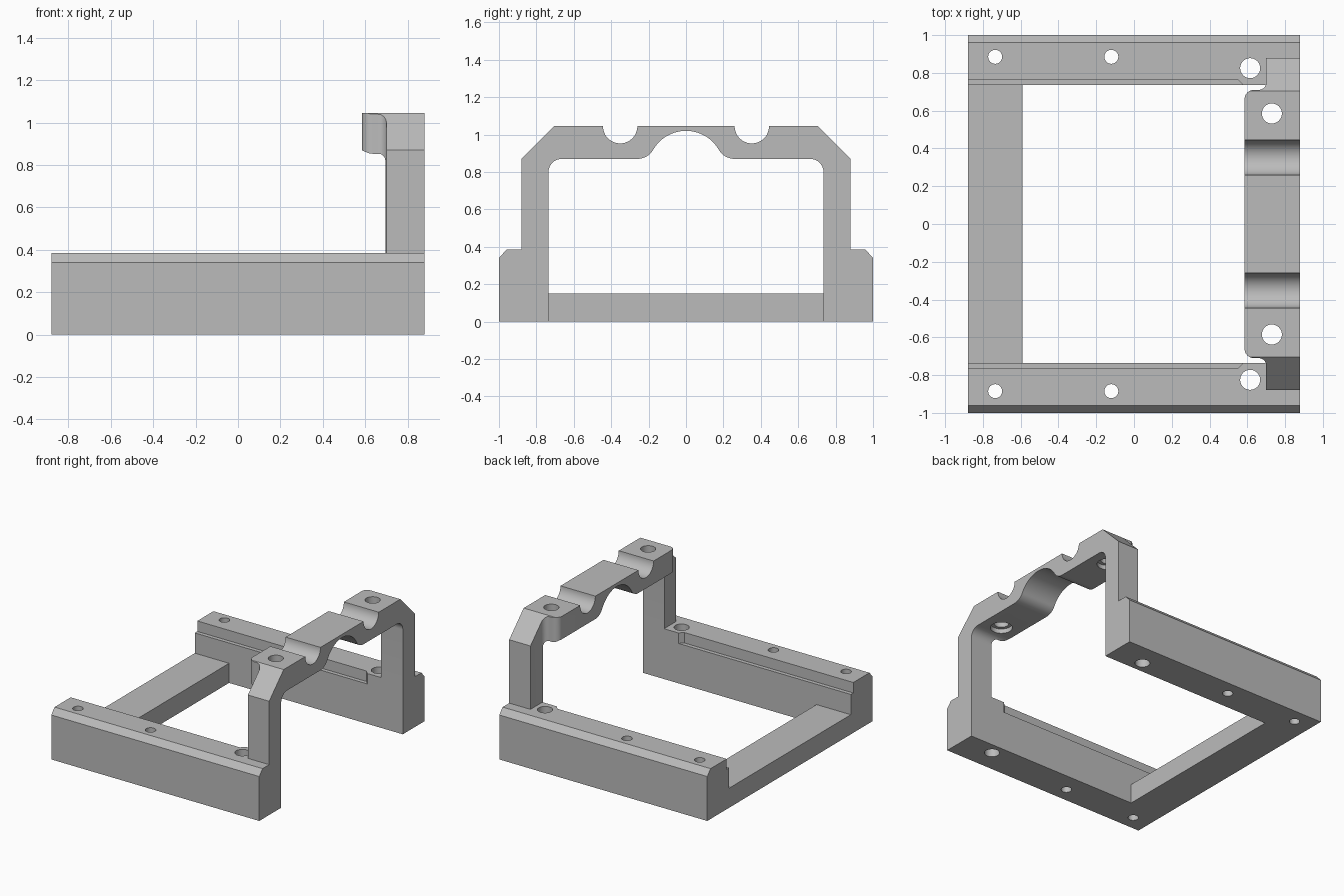
import bpy, bmesh
from math import cos, sin, radians

cube = bpy.data.objects.get("Cube")
if cube:
    bpy.data.objects.remove(cube, do_unlink=True)

grey = bpy.data.materials.new("plain grey")
grey.use_nodes = True
grey.diffuse_color = (0.5, 0.5, 0.5, 1)
grey.node_tree.nodes["Principled BSDF"].inputs["Base Color"].default_value = (0.5, 0.5, 0.5, 1)


def arc(cx, cy, r, start, end, steps=12):
    angles = [radians(start + (end - start) * i / steps) for i in range(steps + 1)]
    return [(cx + r * cos(a), cy + r * sin(a)) for a in angles]


def prism(name, outline, axis, low, high):
    """Extrude a (y, z) outline along x, or an (x, y) outline along z."""
    bm = bmesh.new()
    place = (lambda p: (low, p[0], p[1])) if axis == "x" else (lambda p: (p[0], p[1], low))
    face = bm.faces.new([bm.verts.new(place(p)) for p in outline])
    grown = bmesh.ops.extrude_face_region(bm, geom=[face])["geom"]
    shift = (high - low, 0, 0) if axis == "x" else (0, 0, high - low)
    bmesh.ops.translate(bm, vec=shift, verts=[g for g in grown if isinstance(g, bmesh.types.BMVert)])
    bmesh.ops.recalc_face_normals(bm, faces=bm.faces)
    mesh = bpy.data.meshes.new(name)
    bm.to_mesh(mesh)
    bm.free()
    mesh.materials.append(grey)
    obj = bpy.data.objects.new(name, mesh)
    bpy.context.collection.objects.link(obj)
    return obj


def select(obj):
    bpy.ops.object.select_all(action="DESELECT")
    obj.select_set(True)
    bpy.context.view_layer.objects.active = obj


def combine(obj, cutter, operation="DIFFERENCE"):
    cutter.hide_render = True
    mod = obj.modifiers.new("cut", "BOOLEAN")
    mod.operation, mod.solver, mod.object = operation, "EXACT", cutter
    select(obj)
    bpy.ops.object.modifier_apply(modifier=mod.name)
    bpy.data.objects.remove(cutter, do_unlink=True)


def drill(obj, x, y, r, low=-0.1, high=1.2):
    combine(obj, prism("drill", arc(x, y, r, 0, 360, 32)[:-1], "z", low, high))


def smooth(obj):
    select(obj)
    bpy.ops.object.shade_smooth_by_angle(angle=radians(30))


def mirrored(half):
    """Continue a half outline, given as (across, up), on its other side."""
    return half + [(-a, b) for a, b in reversed(half)]


# Side rails with chamfered outer edge, inner ledge and bolt holes
for side, name in ((1, "back_rail"), (-1, "front_rail")):
    section = [(0.735, 0), (1, 0), (1, 0.34), (0.96, 0.385), (0.735, 0.385)]
    rail = prism(name, [(y * side, z) for y, z in section], "x", -0.88, 0.88)
    ledge = [(-0.95, 0.7), (-0.95, 0.765), (0.55, 0.765), (0.58, 0.735), (0.58, 0.7)]
    combine(rail, prism("ledge_cutter", [(x, y * side) for x, y in ledge], "z", 0.305, 0.5))
    for x, y, r in ((-0.735, 0.885, 0.037), (-0.12, 0.885, 0.037), (0.615, 0.825, 0.053)):
        drill(rail, x, y * side, r)
    smooth(rail)

# Low bar joining the rails
prism("cross_bar", [(-0.735, 0), (0.735, 0), (0.735, 0.15), (-0.735, 0.15)], "x", -0.88, -0.59)

# Raised arch: scooped top, chamfered shoulders, domed underside
top = [(0.26, 1.045)] + arc(0.352, 1.045, 0.092, 180, 360, 24)[1:]
shoulder = [(0.705, 1.045), (0.88, 0.87), (0.88, 0.385), (0.735, 0.385)]
underside = (arc(0.665, 0.8, 0.07, 0, 90) + arc(0.26, 0.967, 0.097, 270, 210)
             + arc(0, 0.817, 0.203, 30, 90, 16)[1:-1])
outer = top + shoulder + underside
arch = prism("arch", outer + [(0, 1.02)] + [(-y, z) for y, z in reversed(outer)], "x", 0.5, 0.88)

# Trim in plan: slim posts, wider top with rounded corners
plan = ([(0.95, 0.88 + 0.05), (0.70, 0.93)] + arc(0.66, 0.75, 0.04, 0, -90, 8)
        + arc(0.635, 0.66, 0.05, 90, 180, 10))
plan += [(x, -y) for x, y in reversed(plan)]
combine(arch, prism("plan_trim", plan, "z", 0.2, 1.3), "INTERSECT")

# Bolt holes in the arch, recessed from below
for side in (1, -1):
    drill(arch, 0.73, 0.585 * side, 0.053)
    drill(arch, 0.73, 0.585 * side, 0.078, 0.7, 0.905)
smooth(arch)
